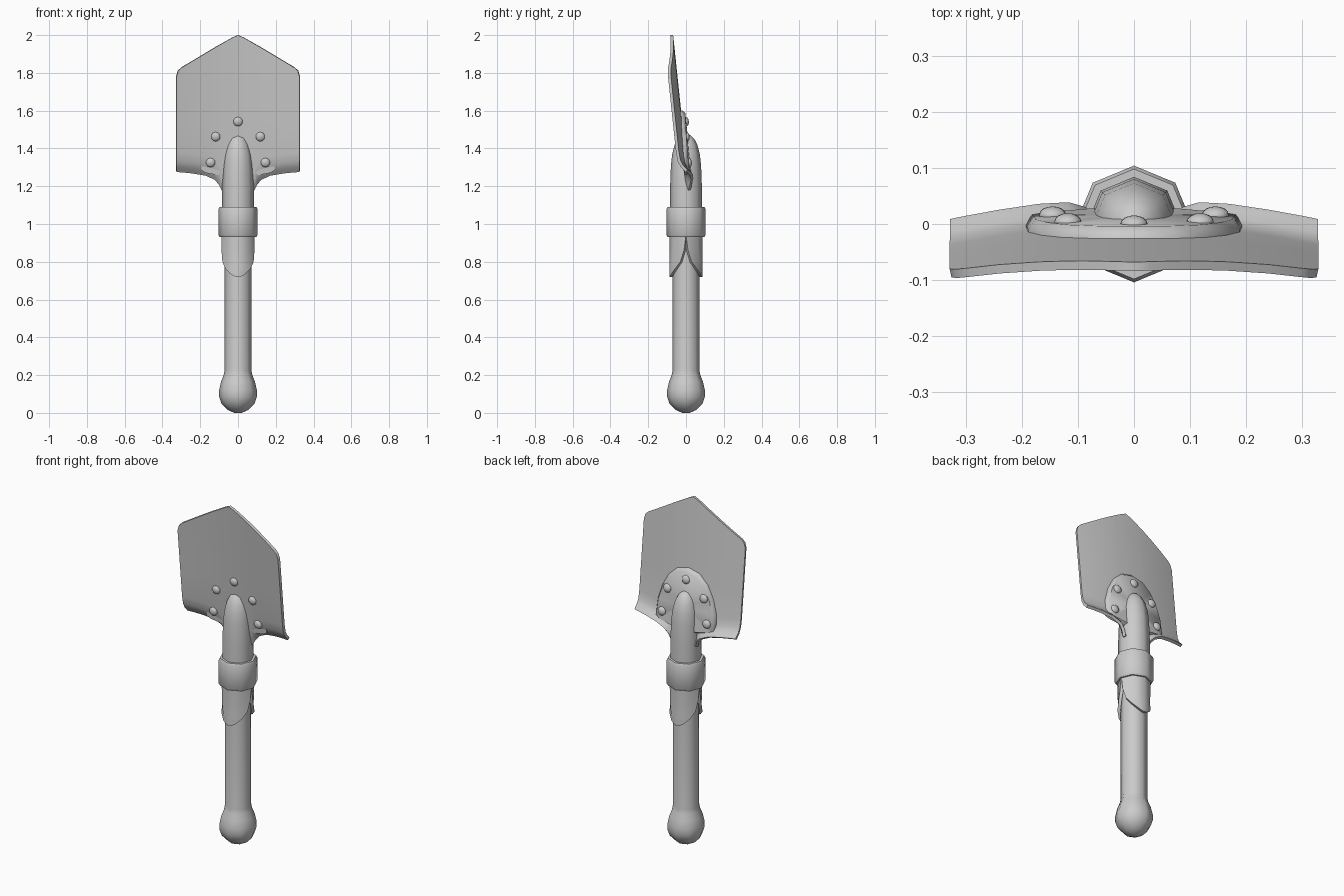
import bpy, math

if "Cube" in bpy.data.objects:
    bpy.data.objects.remove(bpy.data.objects["Cube"])

ANGLE = math.radians(50)


def finish(name, verts, faces, thickness=0, offset=0):
    """Make a mesh object, optionally thicken it, and shade it smooth by angle."""
    mesh = bpy.data.meshes.new(name)
    mesh.from_pydata(verts, [], faces)
    obj = bpy.data.objects.new(name, mesh)
    bpy.context.collection.objects.link(obj)
    bpy.ops.object.select_all(action='DESELECT')
    bpy.context.view_layer.objects.active = obj
    obj.select_set(True)
    bpy.ops.object.mode_set(mode='EDIT')
    bpy.ops.mesh.select_all(action='SELECT')
    bpy.ops.mesh.normals_make_consistent(inside=False)
    bpy.ops.object.mode_set(mode='OBJECT')
    if thickness:
        mod = obj.modifiers.new("thickness", 'SOLIDIFY')
        mod.thickness, mod.offset = thickness, offset
        bpy.ops.object.modifier_apply(modifier=mod.name)
    bpy.ops.object.shade_smooth_by_angle(angle=ANGLE)
    return obj


def grid(name, rows, thickness=0, offset=0):
    n = len(rows[0])
    faces = [(r * n + c, r * n + c + 1, (r + 1) * n + c + 1, (r + 1) * n + c)
             for r in range(len(rows) - 1) for c in range(n - 1)]
    return finish(name, [v for row in rows for v in row], faces, thickness, offset)


def lathe(name, profile, sides=8):
    """Revolve (radius, z) points about z and cap both ends."""
    verts = [(r * math.cos(math.tau * i / sides), r * math.sin(math.tau * i / sides), z)
             for r, z in profile for i in range(sides)]
    faces = [(k * sides + i, k * sides + (i + 1) % sides,
              (k + 1) * sides + (i + 1) % sides, (k + 1) * sides + i)
             for k in range(len(profile) - 1) for i in range(sides)]
    last = (len(profile) - 1) * sides
    faces += [tuple(range(sides)), tuple(range(last, last + sides))]
    return finish(name, verts, faces)


def blade_y(x, z):
    """Middle surface of the leaning, dished blade."""
    return -0.076 + (2 - z) * 0.105 - 0.035 * (x / 0.33) ** 2


# Wooden handle with round knob
lathe("handle", [(0.02, 0.0), (0.055, 0.016), (0.088, 0.05), (0.1, 0.085), (0.1, 0.12),
                 (0.09, 0.165), (0.076, 0.2), (0.071, 0.225), (0.071, 1.0)])

# Clamp ring
lathe("clamp_ring", [(0.08, 0.93), (0.097, 0.93), (0.104, 0.942), (0.104, 1.078),
                     (0.098, 1.09), (0.08, 1.09)])

# Socket that runs up through the blade to a rounded tip
lathe("socket", [(0.084, 1.0), (0.084, 1.2), (0.08, 1.31), (0.073, 1.37), (0.06, 1.42),
                 (0.043, 1.452), (0.024, 1.47), (0.008, 1.476)])

# Lower straps, front and back, with a flaring slit between them
strap_edge = [(1.0, 90), (0.93, 89), (0.86, 83), (0.80, 70), (0.765, 50),
              (0.735, 27), (0.72, 9)]
for name, facing in (("front_strap", -90), ("back_strap", 90)):
    rows = []
    for z, half in strap_edge:
        angles = [math.radians(facing + half * t) for t in (-1, -0.5, 0, 0.5, 1)]
        rows.append([(0.088 * math.cos(a), 0.088 * math.sin(a), z) for a in angles])
    grid(name, rows, 0.017, -1)

# Blade: x, bottom z, top z and share of the curled lip, mirrored across x
half = [(0, 1.18, 2.0, 0), (0.03, 1.18, 1.987, 0), (0.083, 1.18, 1.957, 0.3),
        (0.095, 1.21, 1.95, 0.6), (0.12, 1.238, 1.936, 0.9), (0.17, 1.26, 1.906, 1),
        (0.24, 1.272, 1.864, 1), (0.3, 1.278, 1.828, 1), (0.318, 1.279, 1.81, 1),
        (0.327, 1.28, 1.78, 1)]
columns = [(-x, b, t, s) for x, b, t, s in half[:0:-1]] + half
lip = [(0, 0.037), (0.01, 0.031), (0.026, 0.016), (0.055, 0.004), (0.1, 0)]
rows = [[(x, blade_y(x, b + dz) + dy * s, b + dz) for x, b, t, s in columns]
        for dz, dy in lip]
for f in (0.33, 0.67, 1):
    rows.append([(x, blade_y(x, b + 0.1 + f * (t - b - 0.1)), b + 0.1 + f * (t - b - 0.1))
                 for x, b, t, s in columns])
grid("blade", rows, 0.016, 0)

# Arched backing plate with a chamfered rim
arch = [(0.06, 1.25), (0.17, 1.27), (0.195, 1.285), (0.188, 1.38), (0.165, 1.46),
        (0.125, 1.535), (0.07, 1.585)]
outline = arch + [(0, 1.602)] + [(-x, z) for x, z in arch[::-1]]
n = len(outline)
verts = []
for scale, lift in ((1, 0.0), (1, 0.013), (0.93, 0.029)):
    for x, z in outline:
        px, pz = x * scale, 1.4 + (z - 1.4) * scale
        verts.append((px, blade_y(px, pz) + lift, pz))
verts.append((0, blade_y(0, 1.4) + 0.029, 1.4))
faces = [tuple(range(n))]
for i in range(n):
    j = (i + 1) % n
    faces += [(i, j, n + j, n + i), (n + i, n + j, 2 * n + j, 2 * n + i),
              (2 * n + i, 2 * n + j, 3 * n)]
finish("backing_plate", verts, faces)

# Rivets on both faces
spots = [(0, 1.542), (0.118, 1.462), (-0.118, 1.462), (0.145, 1.325), (-0.145, 1.325)]
for x, z in spots:
    for side, lift in (("front", -0.009), ("back", 0.028)):
        bpy.ops.mesh.primitive_uv_sphere_add(segments=10, ring_count=8, radius=0.025,
                                             location=(x, blade_y(x, z) + lift, z))
        rivet = bpy.context.object
        rivet.name = side + "_rivet"
        rivet.scale = (1, 1, 0.6)
        rivet.rotation_euler = (math.radians(90) + 0.105, 0, 0)
        bpy.ops.object.shade_smooth_by_angle(angle=ANGLE)
